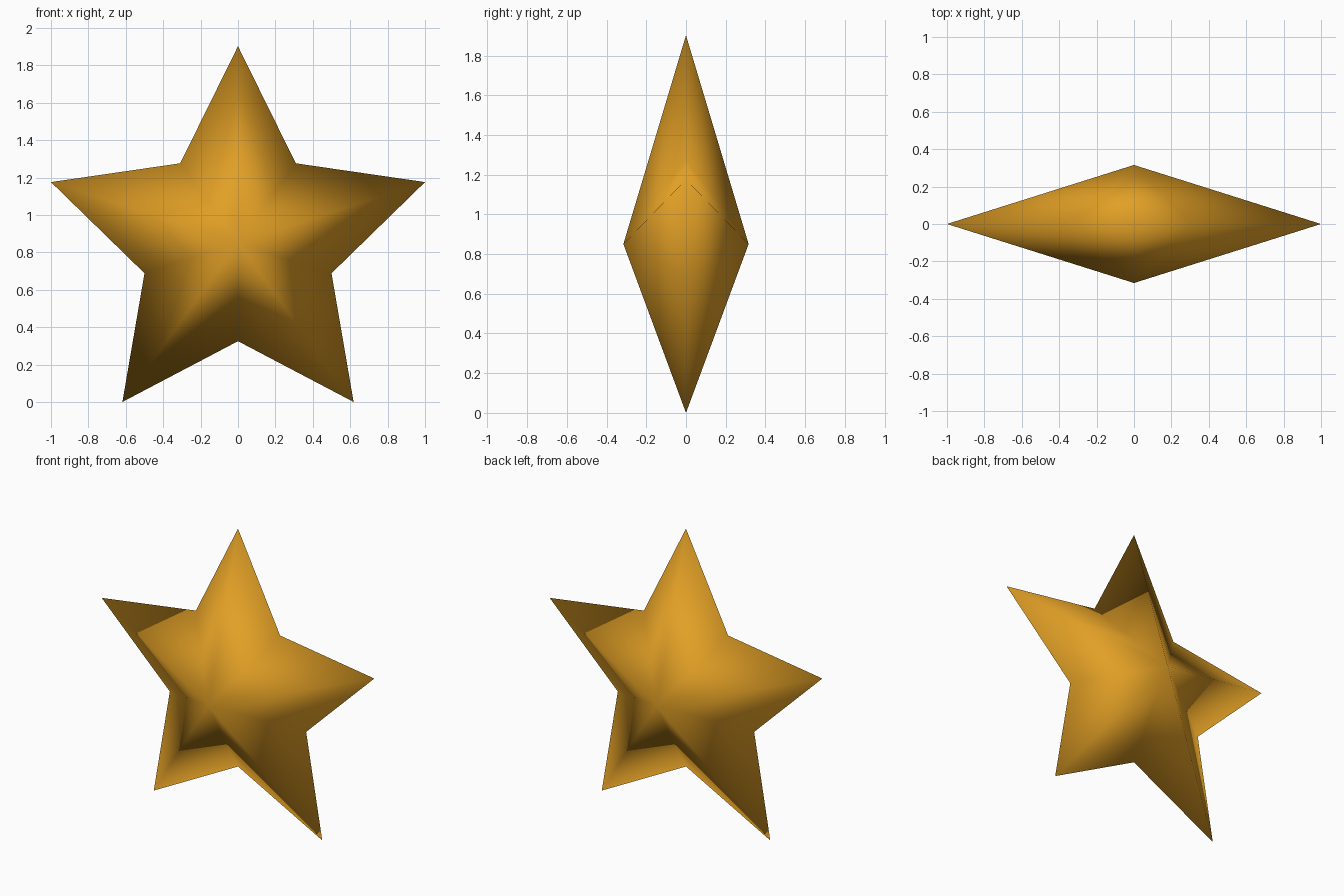
import bpy
import bmesh
from math import sin, cos, pi

cube = bpy.data.objects.get("Cube")
if cube:
    bpy.data.objects.remove(cube, do_unlink=True)

# Proportions: tips span two units, valleys sit at half radius
POINTS = 5
TIP_RADIUS = 1 / sin(2 * pi / POINTS)
VALLEY_RADIUS = TIP_RADIUS / 2
HALF_DEPTH = TIP_RADIUS * 0.3
CENTRE_Z = TIP_RADIUS * cos(pi / POINTS)

# Golden material
gold = bpy.data.materials.new("golden_yellow")
gold.use_nodes = True
colour = (0.76, 0.35, 0.019, 1)
gold.diffuse_color = colour
gold.node_tree.nodes["Principled BSDF"].inputs["Base Color"].default_value = colour

# Star outline, joined to a front and a back peak
bm = bmesh.new()
rim = []
for i in range(2 * POINTS):
    radius = VALLEY_RADIUS if i % 2 else TIP_RADIUS
    angle = i * pi / POINTS
    rim.append(bm.verts.new((radius * sin(angle), 0, CENTRE_Z + radius * cos(angle))))
for side in (-1, 1):
    peak = bm.verts.new((0, side * HALF_DEPTH, CENTRE_Z))
    for i, vert in enumerate(rim):
        bm.faces.new((vert, rim[i - 1], peak))
bmesh.ops.recalc_face_normals(bm, faces=bm.faces)

# Soft shading runs over the ridges and the rim
for face in bm.faces:
    face.smooth = True

mesh = bpy.data.meshes.new("star")
bm.to_mesh(mesh)
bm.free()
mesh.materials.append(gold)
star = bpy.data.objects.new("star", mesh)
bpy.context.collection.objects.link(star)
